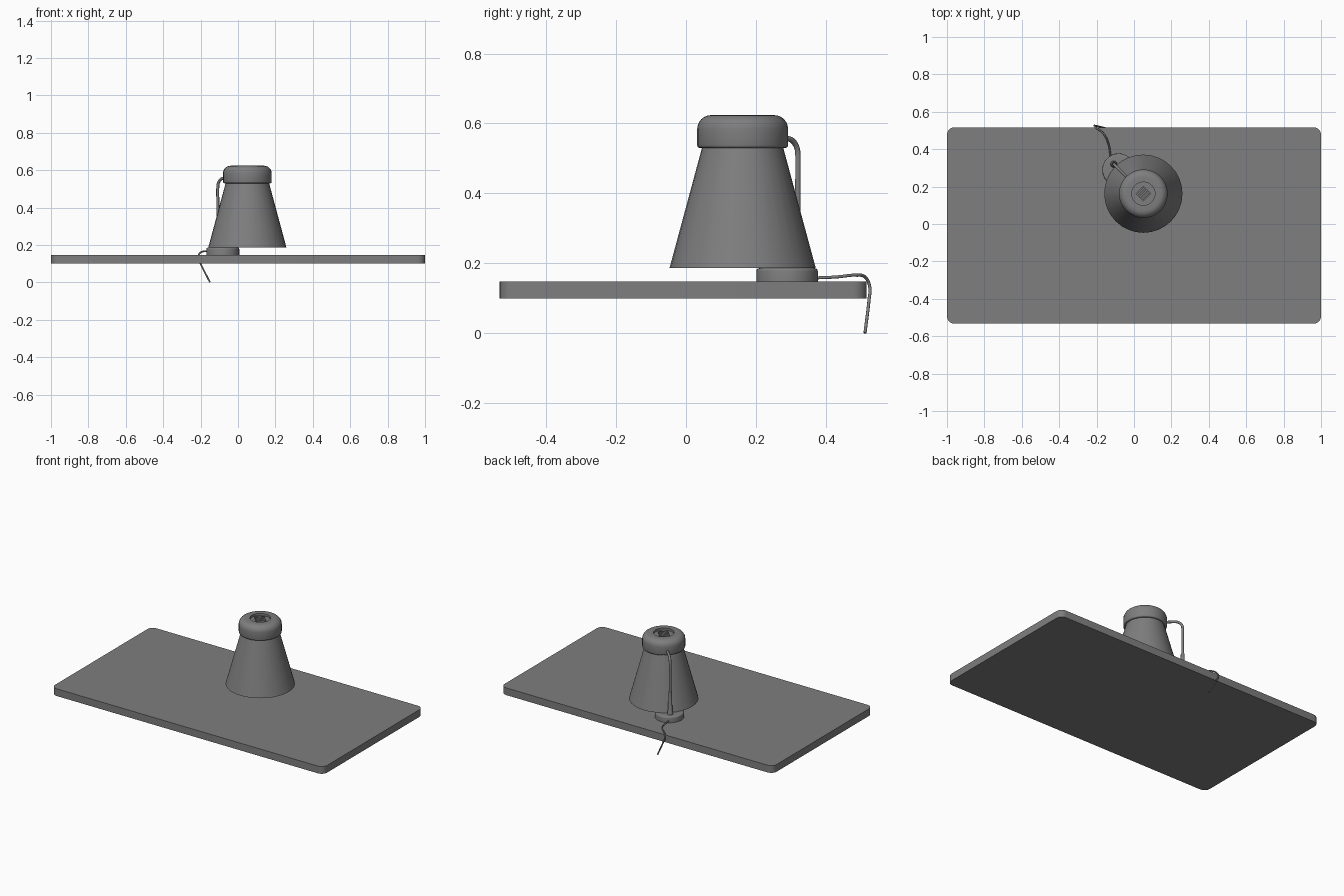
import bpy, bmesh, math
from mathutils import Vector

cube = bpy.data.objects.get("Cube")
if cube:
    bpy.data.objects.remove(cube, do_unlink=True)

grey = bpy.data.materials.new("mid_grey")
grey.use_nodes = True
colour = (0.21, 0.21, 0.21, 1)
grey.diffuse_color = colour
for node in grey.node_tree.nodes:
    if node.type == 'BSDF_PRINCIPLED':
        node.inputs["Base Color"].default_value = colour

LAMP = Vector((0.05, 0.162, 0))
PUCK = Vector((-0.081, 0.289, 0))
STEM = LAMP + Vector((-0.158, 0.158, 0))


def finish(obj, angle=35):
    obj.data.materials.append(grey)
    bpy.ops.object.select_all(action='DESELECT')
    obj.select_set(True)
    bpy.context.view_layer.objects.active = obj
    bpy.ops.object.shade_smooth_by_angle(angle=math.radians(angle))
    return obj


def from_bmesh(name, bm):
    bmesh.ops.recalc_face_normals(bm, faces=bm.faces)
    mesh = bpy.data.meshes.new(name)
    bm.to_mesh(mesh)
    bm.free()
    obj = bpy.data.objects.new(name, mesh)
    bpy.context.collection.objects.link(obj)
    return finish(obj)


def arc(r, z, radius, start, end, steps=6):
    """Profile points on a quarter fillet."""
    angles = [math.radians(start + (end - start) * i / steps) for i in range(steps + 1)]
    return [(r + radius * math.cos(a), z + radius * math.sin(a)) for a in angles]


def lathe(name, profile, centre, sides=32):
    """Spin a (radius, height) profile about a vertical axis."""
    bm = bmesh.new()
    verts = [bm.verts.new((r, 0, z)) for r, z in profile]
    edges = [bm.edges.new(pair) for pair in zip(verts, verts[1:])]
    bmesh.ops.spin(bm, geom=verts + edges, cent=(0, 0, 0), axis=(0, 0, 1),
                   angle=math.tau, steps=sides)
    bmesh.ops.remove_doubles(bm, verts=bm.verts, dist=1e-5)
    bmesh.ops.translate(bm, verts=bm.verts, vec=centre)
    return from_bmesh(name, bm)


def tube(name, points, radius):
    """Round tube along a smooth path."""
    curve = bpy.data.curves.new(name, 'CURVE')
    curve.dimensions = '3D'
    curve.bevel_depth = radius
    curve.bevel_resolution = 3
    curve.use_fill_caps = True
    spline = curve.splines.new('BEZIER')
    spline.resolution_u = 6
    spline.bezier_points.add(len(points) - 1)
    for bp, p in zip(spline.bezier_points, points):
        bp.co = p
        bp.handle_left_type = bp.handle_right_type = 'AUTO'
    obj = bpy.data.objects.new(name, curve)
    bpy.context.collection.objects.link(obj)
    bpy.ops.object.select_all(action='DESELECT')
    obj.select_set(True)
    bpy.context.view_layer.objects.active = obj
    bpy.ops.object.convert(target='MESH')
    return finish(bpy.context.object, 50)


# Desk top with rounded corners
bm = bmesh.new()
bmesh.ops.create_cube(bm, size=1)
bmesh.ops.scale(bm, verts=bm.verts, vec=(2, 1.05, 0.048))
bmesh.ops.translate(bm, verts=bm.verts, vec=(0, -0.008, 0.124))
uprights = [e for e in bm.edges if abs(e.verts[0].co.z - e.verts[1].co.z) > 0.01]
bmesh.ops.bevel(bm, geom=uprights, offset=0.04, segments=6, profile=0.5, affect='EDGES')
from_bmesh("desk_top", bm)

# Open conical shade with a thin wall
lathe("shade", [(0.209, 0.187), (0.115, 0.535), (0.109, 0.535), (0.203, 0.187),
                (0.209, 0.187)], LAMP)

# Rounded cap with a shallow round recess
lathe("shade_cap", [(0, 0.61), (0.062, 0.61), (0.062, 0.624)]
      + arc(0.09, 0.584, 0.04, 90, 0) + arc(0.122, 0.538, 0.008, 0, -90, 3)
      + [(0, 0.53)], LAMP)

# Slatted vent in the recess, turned a quarter way towards the stem
for i in range(5):
    bm = bmesh.new()
    bmesh.ops.create_cube(bm, size=1)
    bmesh.ops.scale(bm, verts=bm.verts, vec=(0.06, 0.008, 0.012))
    bmesh.ops.translate(bm, verts=bm.verts, vec=(0, (i - 2) * 0.013, 0.614))
    for v in bm.verts:
        x, y = v.co.x, v.co.y
        v.co.x, v.co.y = (x - y) * math.sqrt(0.5), (x + y) * math.sqrt(0.5)
    bmesh.ops.translate(bm, verts=bm.verts, vec=LAMP)
    from_bmesh("vent_slat", bm)

# Round foot with a softened rim
lathe("foot", [(0, 0.146), (0.088, 0.146)] + arc(0.08, 0.178, 0.008, 0, 90, 4)
      + [(0, 0.186)], PUCK)

# Stem socket and bent stem
lathe("stem_socket", [(0, 0.18), (0.018, 0.18), (0.018, 0.2), (0.013, 0.21),
                      (0.011, 0.335), (0, 0.335)], STEM, 16)
inward = (LAMP - STEM).normalized()
bend = [STEM + inward * (0.045 - r) + Vector((0, 0, z))
        for r, z in arc(0, 0.512, 0.045, 0, 90)]
tube("stem", [STEM + Vector((0, 0, 0.3)), STEM + Vector((0, 0, 0.42))] + bend
     + [STEM + inward * 0.12 + Vector((0, 0, 0.557))], 0.008)

# Power cable trailing over the back edge
tube("power_cable", [(-0.125, 0.36, 0.158), (-0.137, 0.43, 0.161), (-0.165, 0.485, 0.166),
                     (-0.203, 0.515, 0.158), (-0.213, 0.526, 0.13), (-0.2, 0.524, 0.1),
                     (-0.15, 0.512, 0.001)], 0.0045)
